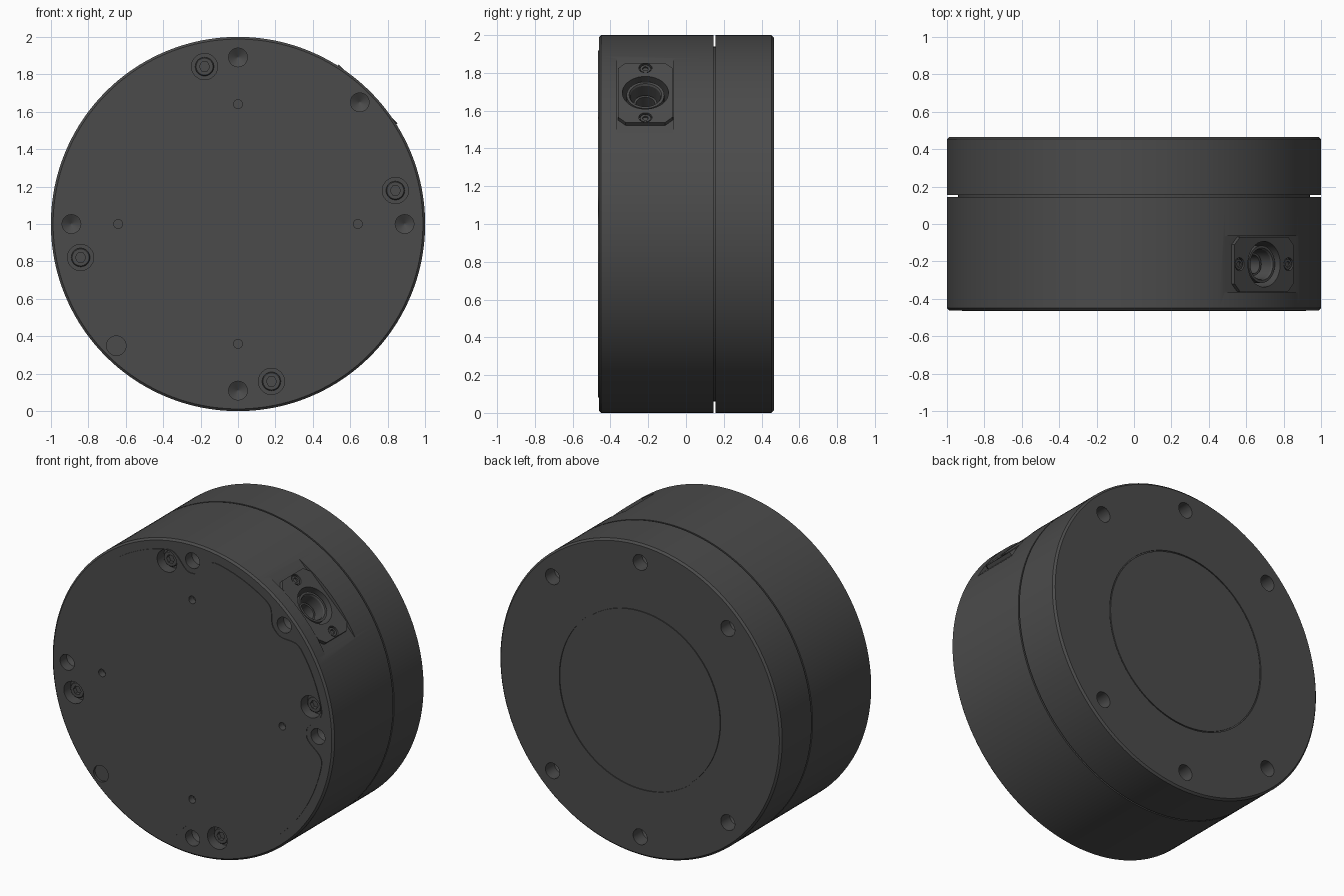
import bpy, bmesh
from math import sin, cos, pi, radians, exp, remainder
from mathutils import Matrix, Vector

if "Cube" in bpy.data.objects:
    bpy.data.objects.remove(bpy.data.objects["Cube"], do_unlink=True)

dark = bpy.data.materials.new("dark_grey")
dark.use_nodes = True
dark.diffuse_color = (0.07, 0.07, 0.07, 1)
dark.node_tree.nodes["Principled BSDF"].inputs["Base Color"].default_value = dark.diffuse_color

# Working frames: local z points out of the front, the back, or the side port
HALF = 0.465
FRONT = Matrix.Translation((0, -HALF, 1)) @ Matrix.Rotation(pi / 2, 4, 'X')
BACK = Matrix.Translation((0, HALF, 1)) @ Matrix.Rotation(-pi / 2, 4, 'X')
PORT = Matrix.Translation((0, -0.215, 1)) @ Matrix.Rotation(pi / 4, 4, 'Y')


def stack(name, loops, frame):
    """Skin each list of loops into a capped solid, all in one object."""
    bm = bmesh.new()
    for rings in loops:
        rows = [[bm.verts.new(frame @ Vector(p)) for p in ring] for ring in rings]
        n = len(rows[0])
        for a, b in zip(rows, rows[1:]):
            for i in range(n):
                j = (i + 1) % n
                bm.faces.new((a[i], a[j], b[j], b[i]))
        bm.faces.new(rows[0][::-1])
        bm.faces.new(rows[-1])
    bmesh.ops.recalc_face_normals(bm, faces=bm.faces)
    mesh = bpy.data.meshes.new(name)
    bm.to_mesh(mesh)
    bm.free()
    mesh.materials.append(dark)
    obj = bpy.data.objects.new(name, mesh)
    bpy.context.collection.objects.link(obj)
    return obj


def turned(name, profile, frame, spots=((0, 0),), sides=32):
    """Turn a (radius, height) profile around local z at every spot."""
    return stack(name, [[[(x + r * cos(2 * pi * i / sides), y + r * sin(2 * pi * i / sides), h)
                          for i in range(sides)] for r, h in profile]
                        for x, y in spots], frame)


def plate(name, outline, low, high, frame):
    return stack(name, [[[(x, y, h) for x, y in outline] for h in (low, high)]], frame)


def chamfered(w, d, c):
    return [(w, c - d), (w, d - c), (w - c, d), (c - w, d),
            (-w, d - c), (-w, c - d), (c - w, -d), (w - c, -d)]


def cut(targets, cutter):
    cutter.hide_render = True
    for obj in targets:
        mod = obj.modifiers.new("cut", 'BOOLEAN')
        mod.operation, mod.solver, mod.object = 'DIFFERENCE', 'EXACT', cutter
        bpy.context.view_layer.objects.active = obj
        bpy.ops.object.modifier_apply(modifier=mod.name)
    bpy.data.objects.remove(cutter, do_unlink=True)


def polar(radius, degrees):
    return radius * cos(radians(degrees)), radius * sin(radians(degrees))


# Housing, neck inside the seam, and rear cap with its inlaid disc line
EDGE, STEP, SEAM = 0.012, 0.004, 0.145
housing = turned("front_housing", [(1, -HALF - SEAM), (1, -STEP - EDGE), (1 - EDGE, -STEP)],
                 FRONT, sides=160)
neck = turned("seam_neck", [(0.94, -0.36), (0.94, -0.25)], BACK, sides=160)
DISC = 0.57
rear = turned("rear_cap", [(1, SEAM + 0.01 - HALF), (1, -EDGE), (1 - EDGE, 0), (DISC + 0.004, 0),
                           (DISC + 0.004, -0.006), (DISC - 0.003, -0.006), (DISC - 0.003, 0)],
              BACK, sides=160)

# Front lid whose rim dips inward around each mounting hole
MOUNTS = [(0, 0.89), (45, 0.92), (90, 0.89), (180, 0.89), (225, 0.92), (270, 0.89)]


def rim(t):
    r = 0.935
    for angle, radius in MOUNTS:
        d = abs(remainder(t - radians(angle), 2 * pi))
        r -= (0.935 - radius + 0.08) * exp(-(d / 0.11) ** 3)
    return r


steps = [2 * pi * i / 360 for i in range(360)]
lid = plate("front_lid", [(rim(t) * cos(t), rim(t) * sin(t)) for t in steps],
            -0.03, 0, FRONT)

# Holes in the front: drilled mounts, plugged mount, counterbores, pin holes
shell = [housing, lid]
drilled = [polar(r, a) for a, r in MOUNTS if a != 225]
cut(shell, turned("drill", [(0.003, -0.1), (0.05, -0.07), (0.05, 0.05)], FRONT, drilled))
cut(shell, turned("plug_hole", [(0.052, -0.02), (0.052, 0.05)], FRONT, [polar(0.92, 225)]))
bolts = [polar(0.86, a + 12) for a in (0, 90, 180, 270)]
cut(shell, turned("counterbore", [(0.07, -0.07), (0.07, 0.05)], FRONT, bolts))
pins = [polar(0.64, a) for a in (0, 90, 180, 270)]
cut(shell, turned("pin_hole", [(0.024, -0.045), (0.024, 0.05)], FRONT, pins, 24))

# Socket-head screws in the counterbores
screws = turned("lid_screws", [(0.05, -0.08), (0.05, -0.04), (0.045, -0.035)], FRONT, bolts)
cut([screws], turned("hex", [(0.028, -0.06), (0.028, 0)], FRONT, bolts, 6))

# Six threaded holes in the back
back_spots = [polar(0.88, a) for a in (45, 90, 135, 225, 270, 315)]
cut([rear], turned("drill", [(0.003, -0.12), (0.05, -0.09), (0.05, 0.05)], BACK, back_spots))

# Side port: pocket in the housing, then the flange, sleeves and screws
cut([housing], plate("pocket", chamfered(0.3, 0.15, 0.004), 0.96, 1.1, PORT))
cut([housing], turned("bore", [(0.122, 0.78), (0.122, 1.1)], PORT, sides=48))
flange = plate("port_flange", chamfered(0.222, 0.145, 0.04), 0.95, 0.983, PORT)
cut([flange], turned("bore", [(0.122, 0.9), (0.122, 1.1)], PORT, sides=48))
ends = [(-0.185, 0), (0.185, 0)]
cut([flange], turned("screw_seat", [(0.035, 0.965), (0.035, 1.1)], PORT, ends, 24))
port_screws = turned("port_screws", [(0.028, 0.955), (0.028, 0.978), (0.015, 0.978),
                                     (0.015, 0.968)], PORT, ends, 24)
sleeve = turned("port_sleeve", [(0.1, 0.77), (0.1, 0.965), (0.086, 0.965), (0.08, 0.955),
                                (0.08, 0.79)], PORT, sides=48)
insert = turned("port_insert", [(0.062, 0.78), (0.062, 0.9), (0.05, 0.9), (0.05, 0.83)],
                PORT, sides=48)

# Smooth round walls, crisp edges
for obj in (housing, neck, rear, lid, screws, flange, port_screws, sleeve, insert):
    bpy.ops.object.select_all(action='DESELECT')
    obj.select_set(True)
    bpy.context.view_layer.objects.active = obj
    bpy.ops.object.shade_smooth_by_angle(angle=radians(30))
